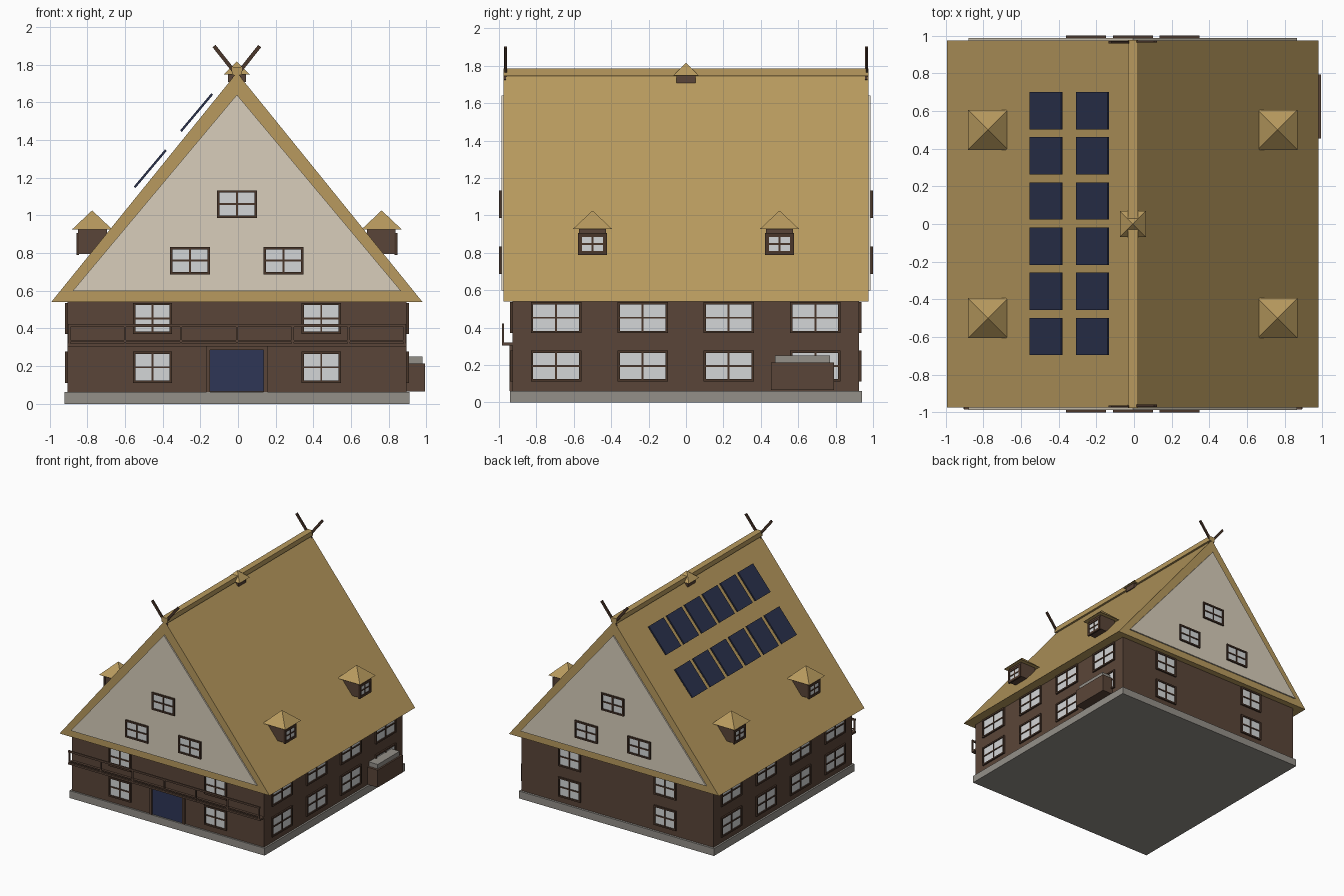
import bpy, bmesh, math
from mathutils import Matrix, Vector

if "Cube" in bpy.data.objects:
    bpy.data.objects.remove(bpy.data.objects["Cube"])

CX = -0.006            # house centre line
HALF, EAVE, APEX = 0.985, 0.54, 1.757


def material(name, r, g, b):
    m = bpy.data.materials.new(name)
    lin = [((c / 255 + 0.055) / 1.055) ** 2.4 for c in (r, g, b)]
    m.diffuse_color = (*lin, 1)
    m.use_nodes = True
    m.node_tree.nodes["Principled BSDF"].inputs["Base Color"].default_value = m.diffuse_color
    return m


THATCH = material("thatch", 184, 154, 94)
PLASTER = material("plaster", 216, 206, 187)
WOOD = material("wall wood", 90, 69, 56)
DARK = material("dark wood", 74, 54, 42)
GLASS = material("glass", 212, 214, 215)
STONE = material("stone", 148, 144, 137)
BLUE = material("door blue", 46, 54, 86)
SOLAR = material("solar blue", 42, 49, 76)


def finish(name, bm, mats):
    bmesh.ops.recalc_face_normals(bm, faces=bm.faces)
    me = bpy.data.meshes.new(name)
    bm.to_mesh(me)
    bm.free()
    for m in mats:
        me.materials.append(m)
    ob = bpy.data.objects.new(name, me)
    bpy.context.collection.objects.link(ob)
    return ob


def add_box(bm, lo, hi, mat=0, mx=Matrix()):
    c = [(a + b) / 2 for a, b in zip(lo, hi)]
    s = [b - a for a, b in zip(lo, hi)]
    r = bmesh.ops.create_cube(bm, size=1, matrix=mx @ Matrix.Translation(c) @ Matrix.Diagonal((*s, 1)))
    for f in {f for v in r["verts"] for f in v.link_faces}:
        f.material_index = mat


def box(name, lo, hi, mat, mx=Matrix()):
    bm = bmesh.new()
    add_box(bm, lo, hi, 0, mx)
    return finish(name, bm, [mat])


def prism(name, half, z0, z1, y0, y1, mat):
    """Triangular prism running along y."""
    bm = bmesh.new()
    ends = [[bm.verts.new((CX + x, y, z)) for x, z in ((-half, z0), (half, z0), (0, z1))] for y in (y0, y1)]
    a, b = ends
    bm.faces.new(a)
    bm.faces.new(b)
    for i in range(3):
        j = (i + 1) % 3
        bm.faces.new((a[i], a[j], b[j], b[i]))
    return finish(name, bm, [mat])


def pyramid(name, x, y, half, z0, z1, mat):
    bm = bmesh.new()
    base = [bm.verts.new((x + sx * half, y + sy * half, z0)) for sx, sy in ((-1, -1), (1, -1), (1, 1), (-1, 1))]
    tip = bm.verts.new((x, y, z1))
    bm.faces.new(base)
    for i in range(4):
        bm.faces.new((base[i], base[(i + 1) % 4], tip))
    return finish(name, bm, [mat])


def window(name, pos, turn, w, h, out=0.013, t=0.013):
    """Four-pane window; pos is the centre on the wall, turn its heading."""
    mx = Matrix.Translation(pos) @ Matrix.Rotation(math.radians(turn), 4, "Z")
    bm = bmesh.new()
    a, b = w / 2, h / 2
    for s in (-1, 1):
        x, z = s * (a - t / 2), s * (b - t / 2)
        add_box(bm, (x - t / 2, -out, -b), (x + t / 2, 0.005, b), 0, mx)
        add_box(bm, (-a + t, -out, z - t / 2), (a - t, 0.005, z + t / 2), 0, mx)
    add_box(bm, (-0.005, -out * 0.8, -b + t), (0.005, 0, b - t), 0, mx)
    add_box(bm, (-a + t, -out * 0.8, -0.005), (a - t, 0, 0.005), 0, mx)
    add_box(bm, (-a + t, -0.004, -b + t), (a - t, 0.002, b - t), 1, mx)
    return finish(name, bm, [DARK, GLASS])


# Base and walls
box("foundation", (CX - 0.915, -0.942, 0), (CX + 0.915, 0.942, 0.062), STONE)
box("walls", (CX - 0.9, -0.928, 0.06), (CX + 0.9, 0.924, 0.545), WOOD)

# Thatched roof, ridge cap and plaster gables
prism("roof", HALF, EAVE, APEX, -0.975, 0.975, THATCH)
box("ridge_cap", (CX - 0.027, -0.977, 1.745), (CX + 0.027, 0.977, 1.786), THATCH)
for s, n in ((-1, "front"), (1, "back")):
    prism(n + "_gable", 0.872, 0.598, 1.64, s * 0.96, s * 0.986, PLASTER)

# Windows on the two gable ends
for s, n, turn, wall in ((-1, "front", 0, -0.928), (1, "back", 180, 0.924)):
    for x in (-0.448, 0.448):
        for z in (0.194, 0.453):
            window(n + "_window", (CX + x, wall, z), turn, 0.208, 0.166)
    for x, z in ((-0.248, 0.76), (0.248, 0.76), (0, 1.06)):
        window(n + "_gable_window", (CX + x, s * 0.986, z), turn, 0.212, 0.146)

# Windows along the two long sides
for s, n, turn in ((1, "right", 90), (-1, "left", -90)):
    for y in (-0.695, -0.232, 0.228, 0.692):
        for z in (0.194, 0.453):
            window(n + "_window", (CX + s * 0.9, y, z), turn, 0.27, 0.166)

# Front door with its surround
box("door", (CX - 0.142, -0.936, 0.066), (CX + 0.142, -0.92, 0.286), BLUE)
bm = bmesh.new()
for s in (-1, 1):
    xs = sorted((CX + s * 0.142, CX + s * 0.162))
    add_box(bm, (xs[0], -0.945, 0.062), (xs[1], -0.92, 0.306))
add_box(bm, (CX - 0.142, -0.945, 0.286), (CX + 0.142, -0.92, 0.306))
finish("door_frame", bm, [WOOD])

# Front balcony: deck, rails and posts
bm = bmesh.new()
add_box(bm, (CX - 0.9, -0.983, 0.305), (CX + 0.9, -0.92, 0.32))
add_box(bm, (CX - 0.897, -0.985, 0.408), (CX + 0.897, -0.973, 0.423))
add_box(bm, (CX - 0.897, -0.983, 0.328), (CX + 0.897, -0.975, 0.338))
for i in range(7):
    x = CX - 0.89 + i * 0.2967
    add_box(bm, (x - 0.006, -0.984, 0.31), (x + 0.006, -0.974, 0.423))
finish("balcony", bm, [WOOD])

# Storage bin on the right side
box("storage_bin", (0.885, 0.455, 0.066), (0.992, 0.792, 0.213), WOOD)
box("storage_bin_lid", (0.89, 0.475, 0.213), (0.978, 0.77, 0.25), STONE)

# Dormers
for s, turn in ((1, 90), (-1, -90)):
    for y in (-0.5, 0.5):
        xs = sorted((CX + s * 0.69, CX + s * 0.842))
        box("dormer", (xs[0], y - 0.072, 0.796), (xs[1], y + 0.072, 0.928), WOOD)
        pyramid("dormer_roof", CX + s * 0.768, y, 0.106, 0.926, 1.026, THATCH)
        window("dormer_window", (CX + s * 0.842, y, 0.847), turn, 0.154, 0.116, 0.01, 0.02)

# Ridge vent
box("ridge_vent", (CX - 0.048, -0.05, 1.708), (CX + 0.048, 0.05, 1.75), WOOD)
pyramid("ridge_vent_roof", CX, 0, 0.069, 1.748, 1.816, THATCH)

# Crossed boards at each end of the ridge
for y in (-0.966, 0.966):
    for s in (-1, 1):
        a, b = Vector((CX - s * 0.02, y, 1.72)), Vector((CX + s * 0.121, y, 1.898))
        mx = Matrix.Translation((a + b) / 2) @ Matrix.Rotation(math.atan2(b.x - a.x, b.z - a.z), 4, "Y")
        L = (b - a).length / 2
        box("ridge_board", (-0.01, -0.006 + s * 0.002, -L), (0.01, 0.006 + s * 0.002, L), DARK, mx)

# Solar panels above the left slope
for xc, zc in ((-0.466, 1.247), (-0.22, 1.545)):
    for i in range(6):
        y = -0.5965 + i * 0.2395
        mx = Matrix.Translation((xc, y, zc)) @ Matrix.Rotation(-math.atan(1.19), 4, "Y")
        box("solar_panel", (-0.129, -0.099, -0.006), (0.129, 0.099, 0.006), SOLAR, mx)
